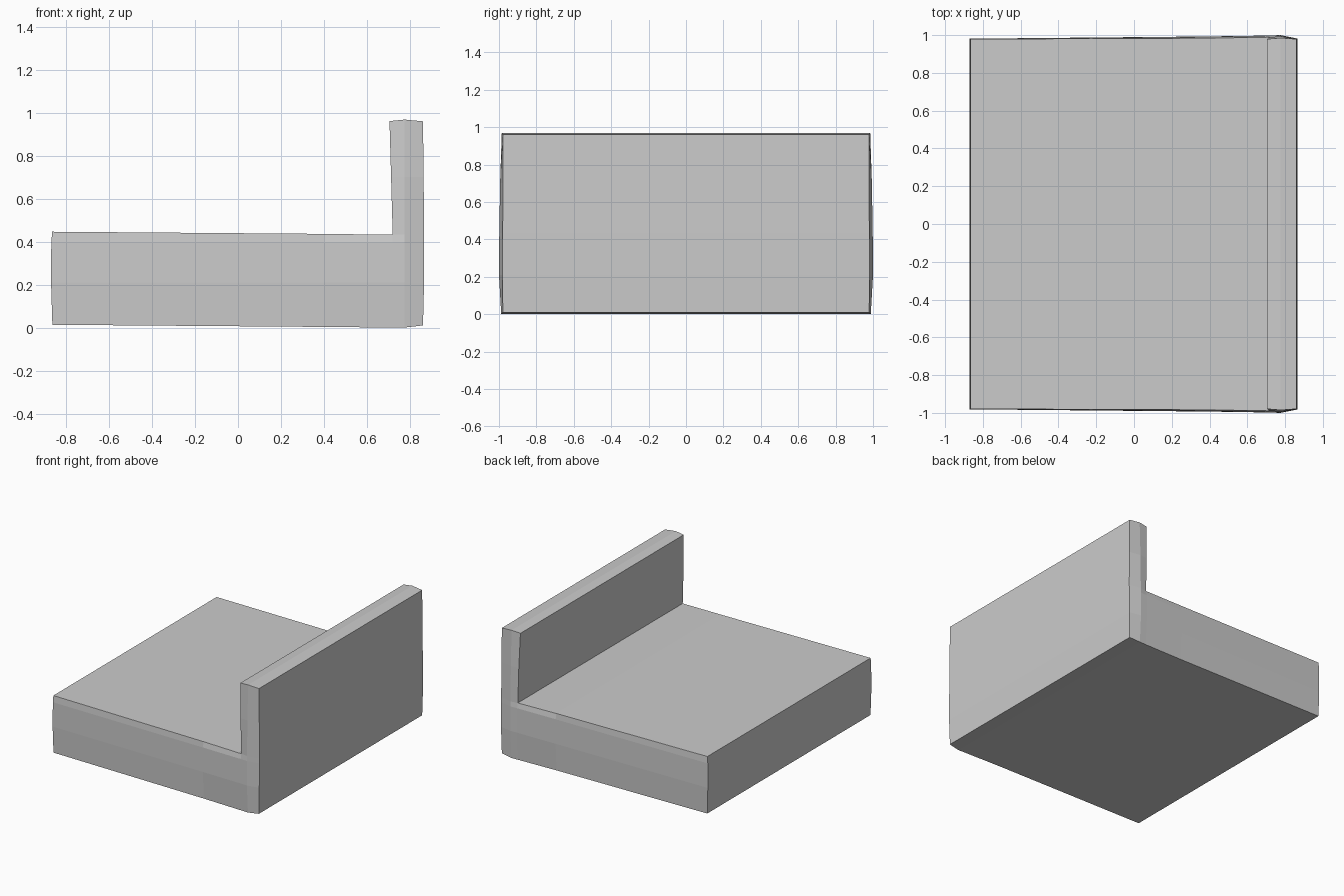
import bpy, bmesh

if "Cube" in bpy.data.objects:
    bpy.data.objects.remove(bpy.data.objects["Cube"])

# Gently bulged L-shaped block: a thick base with an upright board along +x.
# Grid of the side panel: columns along x, rows along z
COLS = [-0.87, 0.40, 0.72, 0.775, 0.866]
ROWS = [0.0, 0.21, 0.395, 0.433, 0.70, 0.968]
FLOOR = [0.013, 0.003, 0.0, 0.0, 0.01]        # bottom lift per column
SEAT_TOP = [0.446, 0.436, 0.432, 0.433, 0.433]
BOARD_TOP = [0, 0, 0.961, 0.968, 0.960]
OUTER_INSET = [0.006, 0.0, 0.001, 0.005, 0.002, 0.005]
COL_DROP = [0.019, 0.007, 0.002, 0.0, 0.018]  # bulge of the side panels
ROW_DROP = [0.012, 0.0, 0.001, 0.002, 0.006, 0.015]


def point(i, j):
    x, z = COLS[i], ROWS[j]
    if i == 0:
        x += OUTER_INSET[j]
    elif i == 4:
        x -= (0.005, 0.0, 0.0, 0.0, 0.002, 0.005)[j]
    elif i == 2 and j > 3:
        x -= 0.015 * (j - 3) / 2
    if j == 0:
        z = FLOOR[i]
    elif j == 3:
        z = SEAT_TOP[i]
    elif j == 5:
        z = BOARD_TOP[i]
    y = 1 - COL_DROP[i] - ROW_DROP[j]
    if j == 3 and i <= 2:
        y -= 0.007            # softened upper edge of the base
    if i == 2 and j >= 4:
        y -= 0.004            # softened inner edge of the board
    return x, max(y, 0.979), z


bm = bmesh.new()
verts = {}


def vert(i, j, side):
    key = (i, j, side)
    if key not in verts:
        x, y, z = point(i, j)
        verts[key] = bm.verts.new((x, side * y, z))
    return verts[key]


# Side panels, mirrored in y
cells = [(i, j) for i in range(4) for j in range(5) if j < 3 or i >= 2]
edges = {}
for i, j in cells:
    ring = [(i, j), (i + 1, j), (i + 1, j + 1), (i, j + 1)]
    for side in (-1, 1):
        bm.faces.new([vert(a, b, side) for a, b in ring])
    for a, b in zip(ring, ring[1:] + ring[:1]):
        edges.setdefault(frozenset((a, b)), []).append((a, b))

# Long faces joining the panels along the outline
for uses in edges.values():
    if len(uses) == 1:
        a, b = uses[0]
        bm.faces.new([vert(*a, -1), vert(*b, -1), vert(*b, 1), vert(*a, 1)])

bmesh.ops.recalc_face_normals(bm, faces=bm.faces)
mesh = bpy.data.meshes.new("base_with_upright_board")
bm.to_mesh(mesh)
bm.free()
obj = bpy.data.objects.new("base_with_upright_board", mesh)
bpy.context.collection.objects.link(obj)
